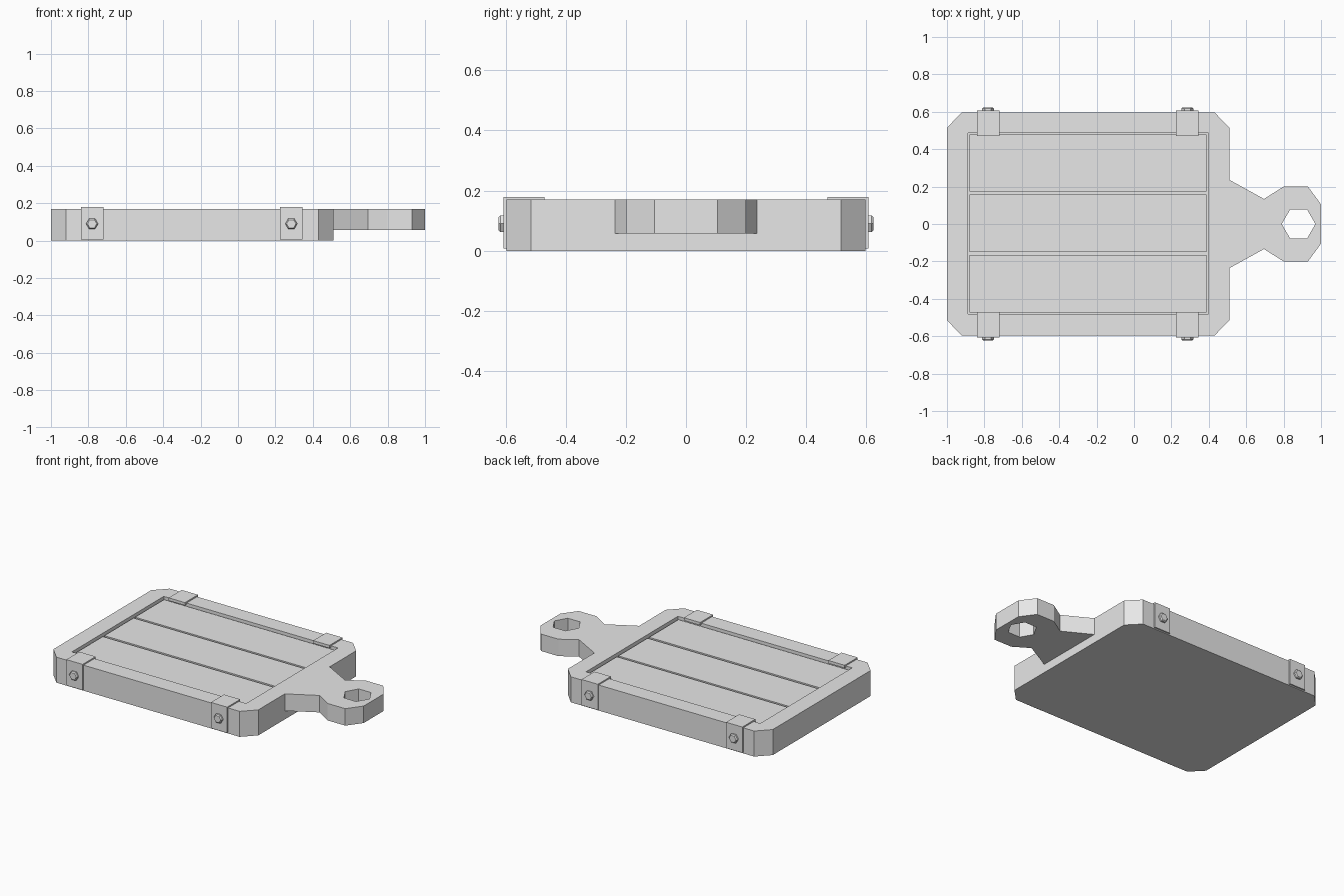
import bpy, bmesh, math
from mathutils import Matrix, Vector

if "Cube" in bpy.data.objects:
    bpy.data.objects.remove(bpy.data.objects["Cube"])

grey = bpy.data.materials.new("light_grey")
grey.use_nodes = True
grey.diffuse_color = (0.8, 0.8, 0.8, 1)
grey.node_tree.nodes["Principled BSDF"].inputs["Base Color"].default_value = (0.8, 0.8, 0.8, 1)


def finish(name, bm):
    bmesh.ops.recalc_face_normals(bm, faces=bm.faces)
    mesh = bpy.data.meshes.new(name)
    bm.to_mesh(mesh)
    bm.free()
    mesh.materials.append(grey)
    obj = bpy.data.objects.new(name, mesh)
    bpy.context.collection.objects.link(obj)
    return obj


def prism(name, points, direction):
    """Extrude a closed outline of 3D points along a direction."""
    bm = bmesh.new()
    face = bm.faces.new([bm.verts.new(p) for p in points])
    new = bmesh.ops.extrude_face_region(bm, geom=[face])["geom"]
    verts = [g for g in new if isinstance(g, bmesh.types.BMVert)]
    bmesh.ops.translate(bm, verts=verts, vec=Vector(direction))
    return finish(name, bm)


def box(name, x0, x1, y0, y1, z0, z1):
    corners = [(x0, y0, z0), (x1, y0, z0), (x1, y1, z0), (x0, y1, z0)]
    return prism(name, corners, (0, 0, z1 - z0))


def cut(obj, cutter):
    cutter.hide_render = True
    mod = obj.modifiers.new("cut", "BOOLEAN")
    mod.operation = "DIFFERENCE"
    mod.solver = "EXACT"
    mod.object = cutter
    bpy.context.view_layer.objects.active = obj
    bpy.ops.object.modifier_apply(modifier=mod.name)
    bpy.data.objects.remove(cutter)


TOP = 0.17
FLOOR = 0.135

# Board with its handle, from half an outline mirrored across y
half = [(-1, 0.515), (-0.92, 0.597), (0.43, 0.597), (0.51, 0.515), (0.51, 0.236),
        (0.695, 0.134), (0.8, 0.2), (0.93, 0.2), (1, 0.105)]
outline = half + [(x, -y) for x, y in reversed(half)]
board = prism("board", [(x, y, 0) for x, y in outline], (0, 0, TOP))

# Thinner handle, hexagonal hanging hole and shallow recess
cut(board, box("handle_underside_cutter", 0.51, 1.2, -0.8, 0.8, -0.1, 0.057))
hexagon = [(math.cos(i * math.pi / 3), math.sin(i * math.pi / 3)) for i in range(6)]
cut(board, prism("hole_cutter", [(0.88 + 0.09 * c, 0.09 * s, -0.1) for c, s in hexagon], (0, 0, 0.5)))
cut(board, box("recess_cutter", -0.887, 0.397, -0.482, 0.486, FLOOR, 0.3))

# Three planks lying in the recess
for name, y0, y1 in (("front_plank", -0.474, -0.166), ("middle_plank", -0.15, 0.158),
                     ("back_plank", 0.173, 0.478)):
    box(name, -0.88, 0.388, y0, y1, FLOOR - 0.005, 0.153)

# L-shaped clamps, each with a bevelled hexagonal bolt
clamp = [(0.47, 0.16), (0.47, 0.179), (0.607, 0.179), (0.607, 0.007), (0.59, 0.007), (0.59, 0.16)]
for side, s in (("back", 1), ("front", -1)):
    for end, x in (("right", -0.78), ("left", 0.285)):
        prism(f"{side}_{end}_clamp", [(x - 0.06, s * y, z) for y, z in clamp], (0.12, 0, 0))
        bm = bmesh.new()
        rings = []
        for radius, y in ((0.032, 0.6), (0.032, 0.617), (0.025, 0.624)):
            rings.append([bm.verts.new((x + radius * c, s * y, 0.09 + radius * t)) for c, t in hexagon])
        for low, high in zip(rings, rings[1:]):
            for i in range(6):
                j = (i + 1) % 6
                bm.faces.new((low[i], low[j], high[j], high[i]))
        bm.faces.new(rings[0])
        bm.faces.new(rings[-1])
        finish(f"{side}_{end}_bolt", bm)
